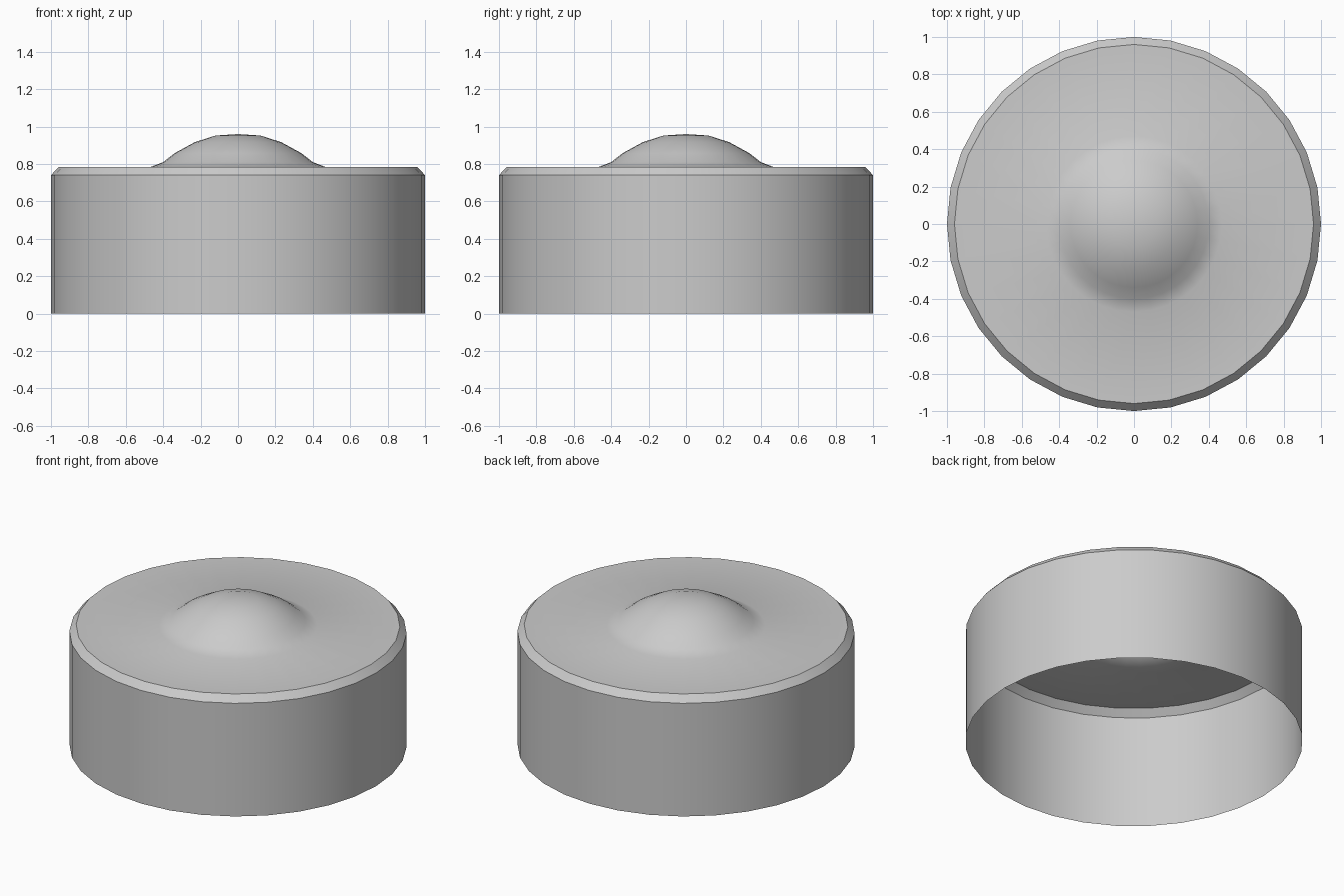
import bpy, bmesh, math

if "Cube" in bpy.data.objects:
    bpy.data.objects.remove(bpy.data.objects["Cube"])

SIDES = 32

# Open-bottomed cap profile (radius, height): wall, chamfer, flat top, raised dome
profile = [(1.0, 0.0), (1.0, 0.74), (0.96, 0.783), (0.47, 0.783), (0.40, 0.81),
           (0.34, 0.857), (0.23, 0.917), (0.12, 0.952)]
apex_z = 0.96

bm = bmesh.new()
rings = []
for r, z in profile:
    rings.append([bm.verts.new((r * math.cos(2 * math.pi * i / SIDES),
                                r * math.sin(2 * math.pi * i / SIDES), z))
                  for i in range(SIDES)])

# Skin the rings together
for a, b in zip(rings, rings[1:]):
    for i in range(SIDES):
        j = (i + 1) % SIDES
        bm.faces.new((a[i], a[j], b[j], b[i]))

# Close the dome at its apex
tip = bm.verts.new((0, 0, apex_z))
for i in range(SIDES):
    bm.faces.new((rings[-1][i], rings[-1][(i + 1) % SIDES], tip))

mesh = bpy.data.meshes.new("domed_cap")
bm.to_mesh(mesh)
bm.free()
cap = bpy.data.objects.new("domed_cap", mesh)
bpy.context.collection.objects.link(cap)

# Smooth shading with crisp chamfer edges
bpy.context.view_layer.objects.active = cap
cap.select_set(True)
bpy.ops.object.shade_smooth_by_angle(angle=math.radians(30))
